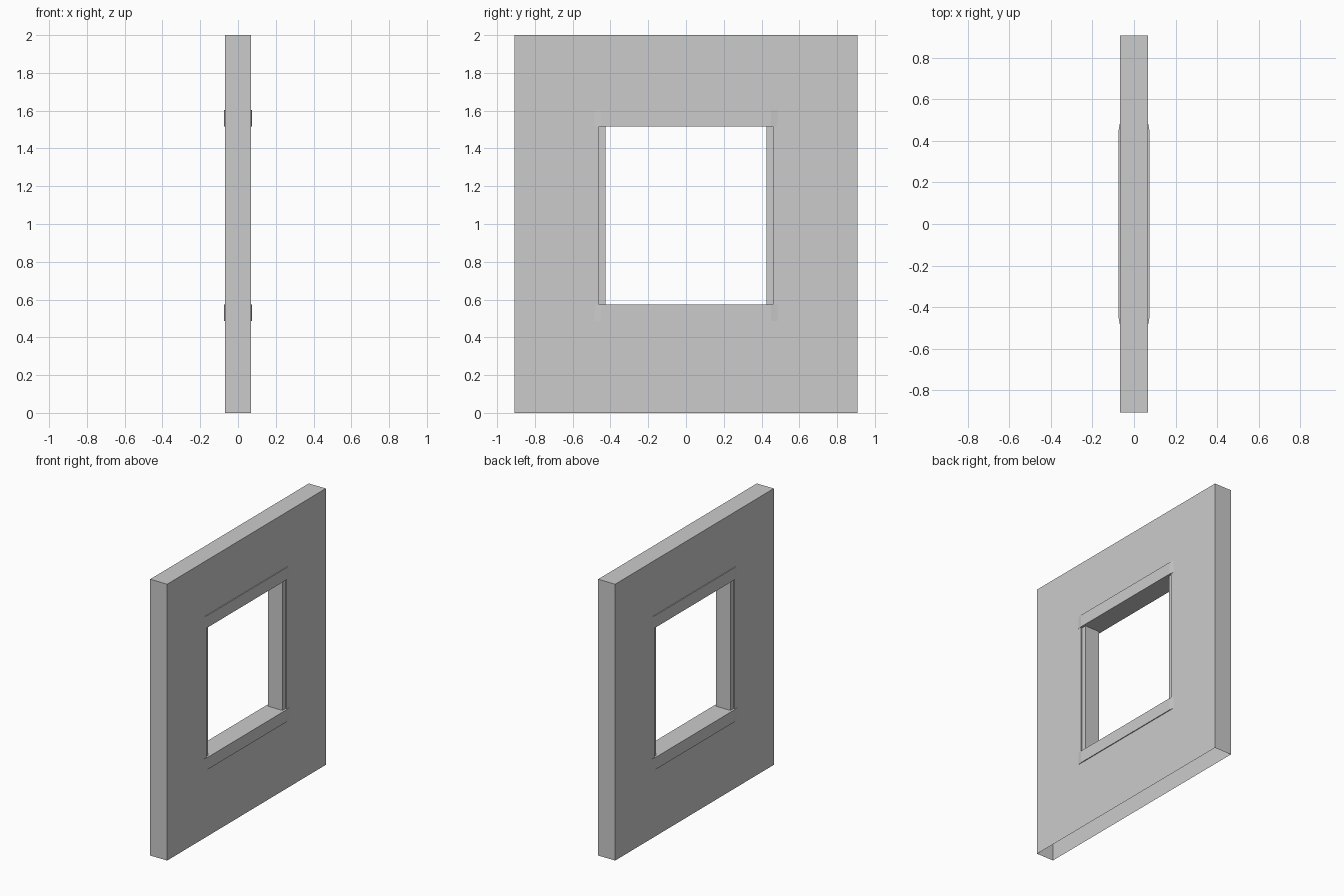
import bpy, bmesh

if "Cube" in bpy.data.objects:
    bpy.data.objects.remove(bpy.data.objects["Cube"])

HX, HY, H = 0.068, 0.907, 2.0      # wall half thickness, half width, height
OY, RY = 0.425, 0.46               # opening half width, rebate half width
Z0, Z1 = 0.575, 1.515              # opening bottom and top
RX, TX = 0.058, 0.074              # rebate floor and trim face, from centre


def make_object(name, quads):
    bm = bmesh.new()
    for q in quads:
        bm.faces.new([bm.verts.new(p) for p in q])
    bmesh.ops.remove_doubles(bm, verts=bm.verts, dist=1e-5)
    bmesh.ops.recalc_face_normals(bm, faces=bm.faces)
    me = bpy.data.meshes.new(name)
    bm.to_mesh(me)
    bm.free()
    ob = bpy.data.objects.new(name, me)
    bpy.context.collection.objects.link(ob)
    return ob


def x_face(x, y0, y1, z0, z1):
    return [(x, y0, z0), (x, y1, z0), (x, y1, z1), (x, y0, z1)]


def y_face(y, x0, x1, z0, z1):
    return [(x0, y, z0), (x1, y, z0), (x1, y, z1), (x0, y, z1)]


def z_face(z, x0, x1, y0, y1):
    return [(x0, y0, z), (x1, y0, z), (x1, y1, z), (x0, y1, z)]


# Hollow wall shell, open underneath, with a window hole
ys = [-HY, -RY, -OY, OY, RY, HY]
zs = [0, Z0, Z1, H]
quads = []
for s in (-1, 1):
    for i in range(5):
        for j in range(3):
            if not (j == 1 and i in (1, 2, 3)):
                quads.append(x_face(s * HX, ys[i], ys[i + 1], zs[j], zs[j + 1]))
    # end wall and jamb
    for j in range(3):
        quads.append(y_face(s * HY, -HX, HX, zs[j], zs[j + 1]))
    quads.append(y_face(s * OY, -RX, RX, Z0, Z1))
    # shallow rebate beside the opening on both wall faces
    for t in (-1, 1):
        quads.append(x_face(t * RX, s * OY, s * RY, Z0, Z1))
        quads.append(y_face(s * RY, t * RX, t * HX, Z0, Z1))
# top cap, sill and head of the opening
for i in range(5):
    quads.append(z_face(H, -HX, HX, ys[i], ys[i + 1]))
for z in (Z0, Z1):
    quads.append(z_face(z, -RX, RX, -OY, OY))
    for s in (-1, 1):
        for t in (-1, 1):
            quads.append(z_face(z, t * RX, t * HX, s * OY, s * RY))
    for t in (-1, 1):
        quads.append(z_face(z, t * RX, t * HX, -OY, OY))
make_object("window_wall", quads)

# Thin trim boards above and below the opening, with tapered ends
for label, z0, z1 in (("sill", 0.487, Z0), ("lintel", Z1, 1.603)):
    for side, s in (("right", 1), ("left", -1)):
        prof = [(HX, -0.485), (TX, -0.45), (TX, 0.45), (HX, 0.485)]
        prof = [(s * x, y) for x, y in prof]
        q = [[(*a, z0), (*b, z0), (*b, z1), (*a, z1)] for a, b in zip(prof, prof[1:])]
        q += [[(x, y, z) for x, y in prof] for z in (z0, z1)]
        make_object(f"{label}_trim_{side}", q)
